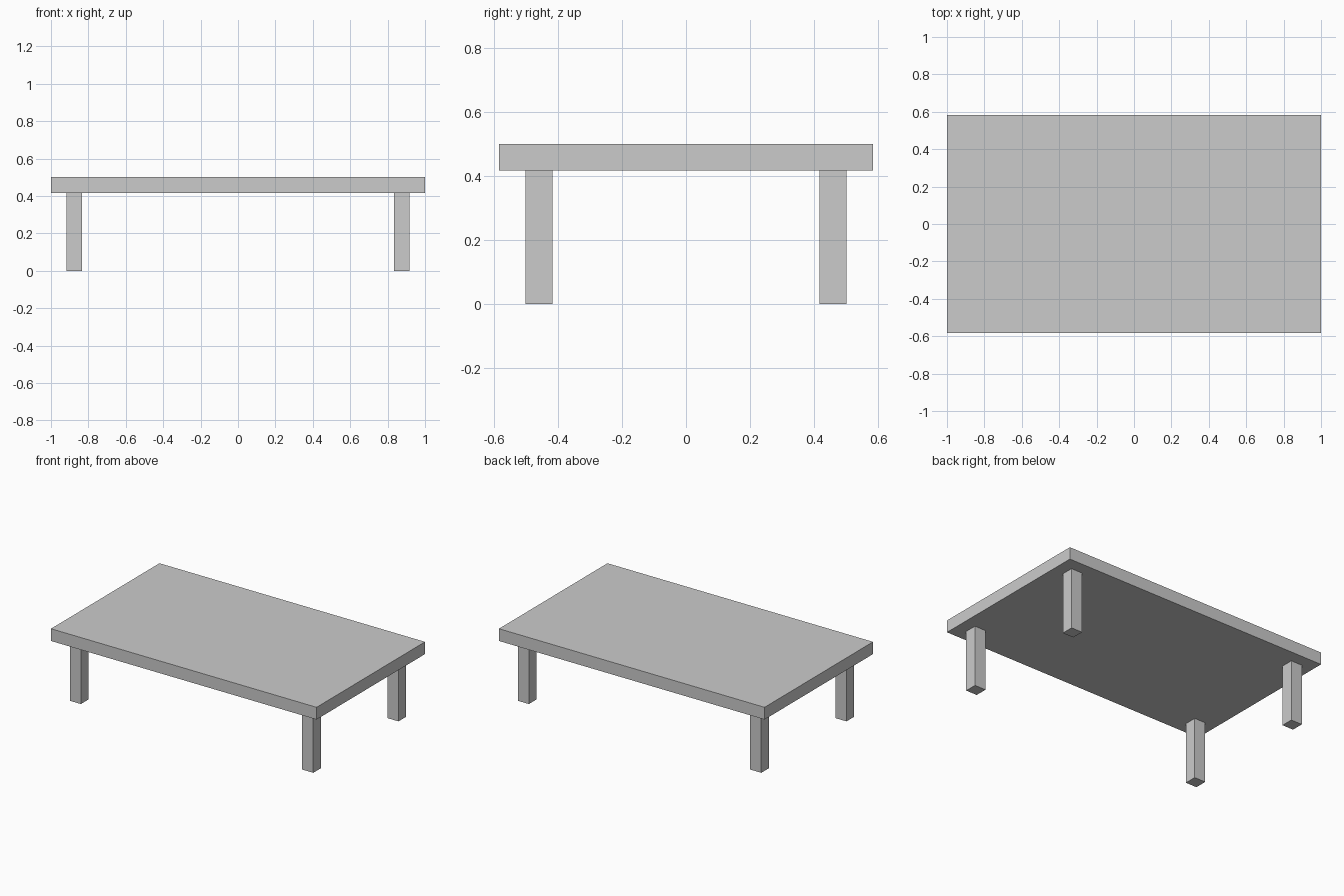
import bpy

if "Cube" in bpy.data.objects:
    bpy.data.objects.remove(bpy.data.objects["Cube"])

U = 1 / 12  # design module: every dimension is a multiple of it


def box(name, lo, hi):
    """Axis-aligned box between two corners given in modules."""
    size = [(b - a) * U for a, b in zip(lo, hi)]
    centre = [(a + b) / 2 * U for a, b in zip(lo, hi)]
    bpy.ops.mesh.primitive_cube_add(size=1)
    obj = bpy.context.object
    obj.name = obj.data.name = name
    for v in obj.data.vertices:
        v.co = [c * s for c, s in zip(v.co, size)]
    obj.location = centre
    return obj


# Table top
box("table_top", (-12, -7, 5), (12, 7, 6))

# Four square legs, inset from the corners
for side, x in (("left", -10.5), ("right", 10.5)):
    for end, y in (("front", -5.5), ("back", 5.5)):
        box(f"{end}_{side}_leg", (x - 0.5, y - 0.5, 0), (x + 0.5, y + 0.5, 5))
